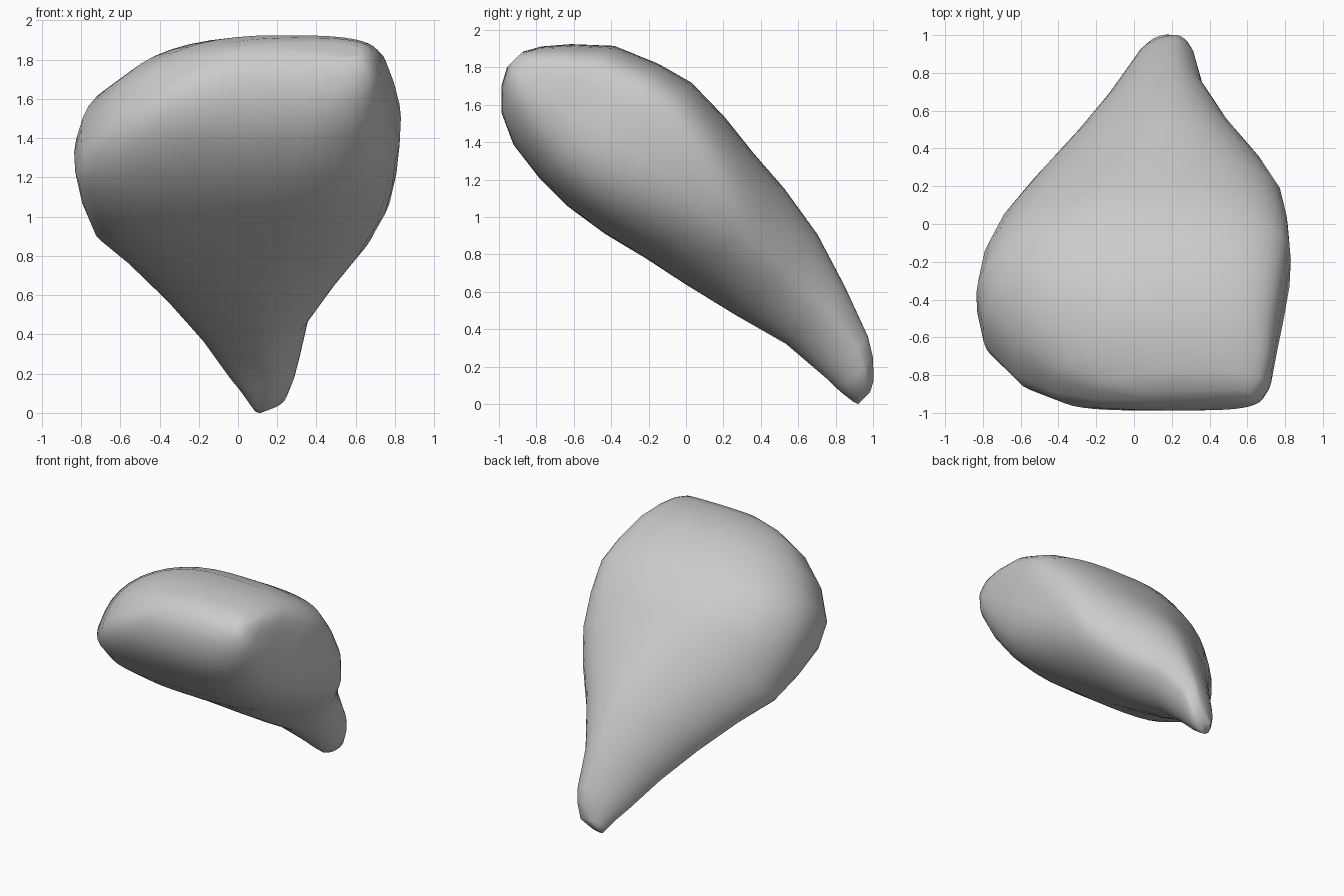
import bpy, bmesh, math
from mathutils import Vector

if "Cube" in bpy.data.objects:
    bpy.data.objects.remove(bpy.data.objects["Cube"])

# Cross-sections along the slanted axis running from the low back tip to the high front end:
# distance, left x, crest x, right x, left height, top height, right height, bottom height
SECTIONS = [
    (0.00, .08, .11, .16, .03, .09, .06, .00),
    (0.03, .06, .13, .25, .04, .145, .10, -.01),
    (0.12, .01, .13, .29, .05, .23, .16, -.022),
    (0.22, -.04, .13, .315, .03, .29, .20, -.025),
    (0.50, -.18, .11, .365, .02, .39, .22, -.05),
    (0.80, -.36, .09, .51, .01, .48, .19, -.135),
    (1.10, -.57, .07, .69, .00, .525, .20, -.21),
    (1.35, -.73, .03, .78, -.05, .54, .24, -.265),
    (1.60, -.80, .00, .815, .00, .565, .26, -.33),
    (1.85, -.835, .01, .83, .01, .567, .26, -.37),
    (2.05, -.80, .05, .80, -.03, .51, .22, -.372),
    (2.28, -.63, .10, .76, -.08, .41, .14, -.345),
    (2.45, -.43, .20, .73, -.05, .25, .03, -.27),
    (2.55, -.20, .28, .69, -.03, .13, -.02, -.17),
    (2.60, .02, .35, .63, -.02, .04, -.02, -.08),
]
SEGMENTS = 40


def ramp(s, start, end):
    return min(max((s - start) / (end - start), 0), 1)


def ring(section):
    """Rounded, lopsided outline; corners get squarer near the big end."""
    s, xl, xc, xr, tl, tu, tr, tb = section
    wide = ramp(s, 1.1, 1.9)
    under = ramp(s, 1.25, 1.75)
    crest_shift = 0.09 * ramp(s, 0, 0.06) * (1 - wide)
    points = []
    for i in range(SEGMENTS):
        a = 2 * math.pi * i / SEGMENTS
        c, d = math.cos(a), math.sin(a)
        if c >= 0:
            e = 1.9 + 1.4 * wide if d >= 0 else 1.75 + 1.5 * wide
            side, x_end = tr, xr
        else:
            e = 1.65 + 0.45 * wide if d >= 0 else 1.85 + 2.0 * under
            side, x_end = tl, xl
        # the upper crest sits a little to the right of the keel at the thin end
        mid = xc + crest_shift * max(d, 0)
        x = mid + (x_end - mid) * abs(c) ** (2 / e)
        t = side + ((tu if d >= 0 else tb) - side) * abs(d) ** (2 / e)
        points.append(Vector((x, 0.92 - 0.7 * s + 0.714 * t, 0.714 * s + 0.7 * t)))
    return points


# Loft the sections into one closed body
bm = bmesh.new()
rings = [[bm.verts.new(p) for p in ring(sec)] for sec in SECTIONS]
for a, b in zip(rings, rings[1:]):
    for i in range(SEGMENTS):
        j = (i + 1) % SEGMENTS
        bm.faces.new((a[i], a[j], b[j], b[i]))
bm.faces.new(rings[0])
bm.faces.new(rings[-1])
bmesh.ops.recalc_face_normals(bm, faces=bm.faces)

# Rest the tip on the ground
low = min(v.co.z for v in bm.verts)
bmesh.ops.translate(bm, verts=bm.verts, vec=(0, 0, -low))
for f in bm.faces:
    f.smooth = True

mesh = bpy.data.meshes.new("tapered_body")
bm.to_mesh(mesh)
bm.free()
body = bpy.data.objects.new("tapered_body", mesh)
bpy.context.collection.objects.link(body)
